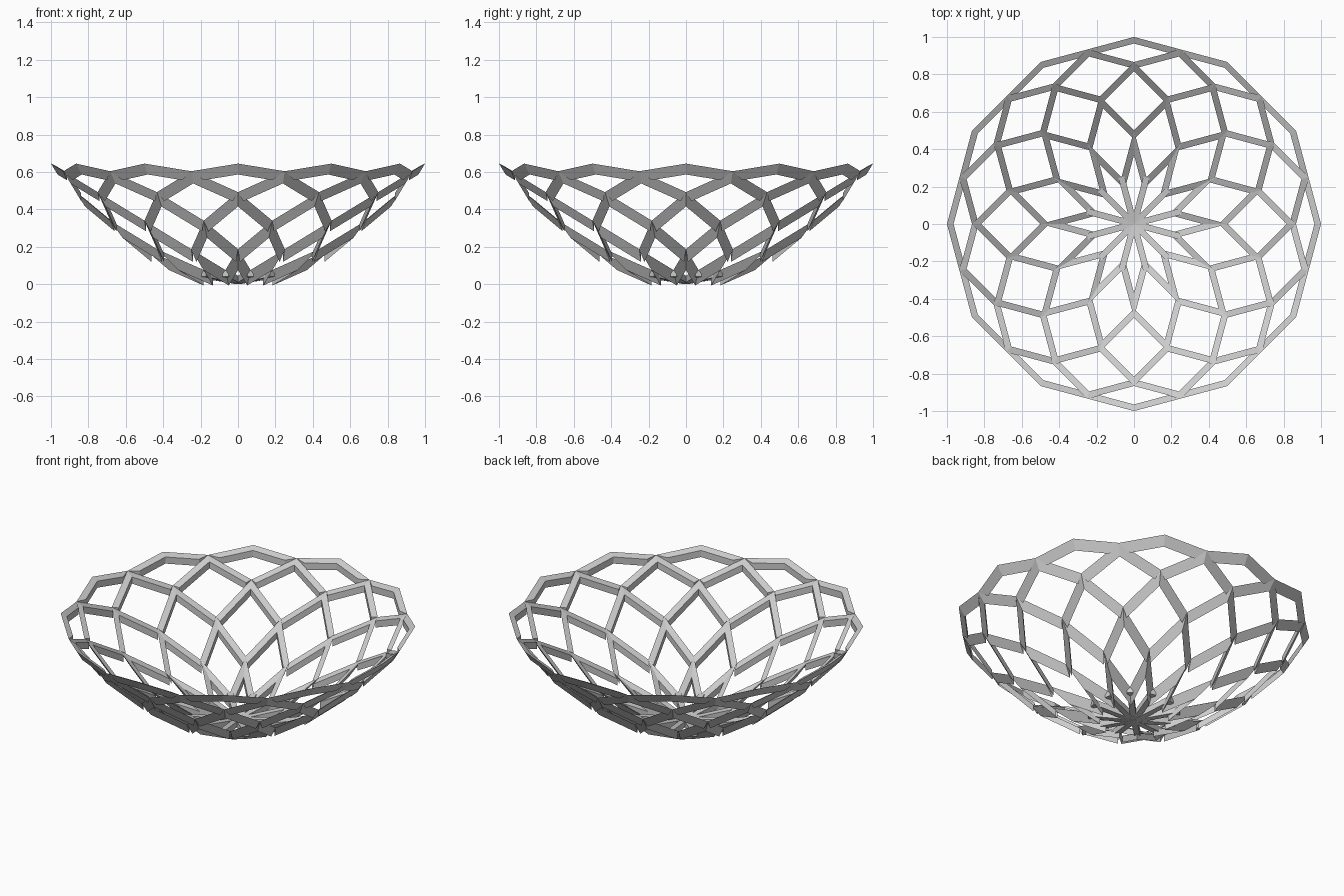
import bpy
import bmesh
from math import sin, cos, radians
from mathutils import Vector

cube = bpy.data.objects.get("Cube")
if cube:
    bpy.data.objects.remove(cube, do_unlink=True)

HEIGHT = 0.645      # height of the rim
FOOT = 0.035        # height of the bars where they meet at the base
RINGS = 6           # lattice rings from the base to the rim
STEP = 15           # degrees between ring angles
WIDTH = 0.034       # plan width of a bar
INNER_DROP = 0.016  # fall of the sloping top face
OUTER_DROP = 0.057  # fall of the outer face
EDGE = sin(radians(STEP))    # plan length of every bar

# One plain grey for the whole bowl
grey = bpy.data.materials.new("light_grey")
colour = (0.6, 0.6, 0.6, 1)
grey.use_nodes = True
grey.diffuse_color = colour
grey.node_tree.nodes["Principled BSDF"].inputs["Base Color"].default_value = colour

bm = bmesh.new()


def node(ring, step):
    """Lattice crossing on a paraboloid."""
    r = sin(radians(STEP * ring))
    a = radians(STEP * step)
    return Vector((r * cos(a), r * sin(a), FOOT + (HEIGHT - FOOT) * r * r))


def prism(start, end):
    """Closed prism between two matching end outlines."""
    a = [bm.verts.new(p) for p in start]
    b = [bm.verts.new(p) for p in end]
    for i in range(len(a)):
        j = (i + 1) % len(a)
        bm.faces.new((a[i], a[j], b[j], b[i]))
    bm.faces.new(a[::-1])
    bm.faces.new(b)


def section(p, q, corner, inset):
    """Triangular end of the bar p-q: lattice corner, inner top, bottom."""
    along = (q - p).to_2d()
    s = (inset.to_2d() - p.to_2d()).dot(along) / along.length_squared
    z = p.z + s * (q.z - p.z)
    return [corner,
            Vector((inset.x, inset.y, z - INNER_DROP)),
            Vector((inset.x, inset.y, z - OUTER_DROP))]


def add_cell(ring, step):
    """The two outer bars of a rhombic cell, mitred where they meet."""
    base, far = node(ring - 1, step), node(ring + 1, step)
    m = 1 - WIDTH / (EDGE * sin(radians(2 * STEP * ring)))
    tip = base.lerp(far, m)
    for side in (1, -1):
        p = node(ring, step + side)
        prism(section(p, far, p, base.lerp(p, m)),
              section(p, far, far, tip))


def add_spoke(step):
    """A straight bar from the centre of the base to the first ring."""
    p, q = node(0, step), node(1, step)
    a = radians(STEP * step)
    across = Vector((-sin(a), cos(a), 0)) * WIDTH / 2
    down = Vector((0, 0, -FOOT))

    def outline(c):
        return [c + across, c - across, c - across + down, c + across + down]
    prism(outline(p), outline(q))


# Twelve cells around each ring, and twelve spokes at the base
for ring in range(1, RINGS):
    for i in range(12):
        add_cell(ring, 2 * i + (ring - 1) % 2)
for i in range(12):
    add_spoke(2 * i + 1)

bmesh.ops.recalc_face_normals(bm, faces=bm.faces[:])
mesh = bpy.data.meshes.new("lattice_bowl")
bm.to_mesh(mesh)
bm.free()
mesh.materials.append(grey)
bowl = bpy.data.objects.new("lattice_bowl", mesh)
bpy.context.collection.objects.link(bowl)
